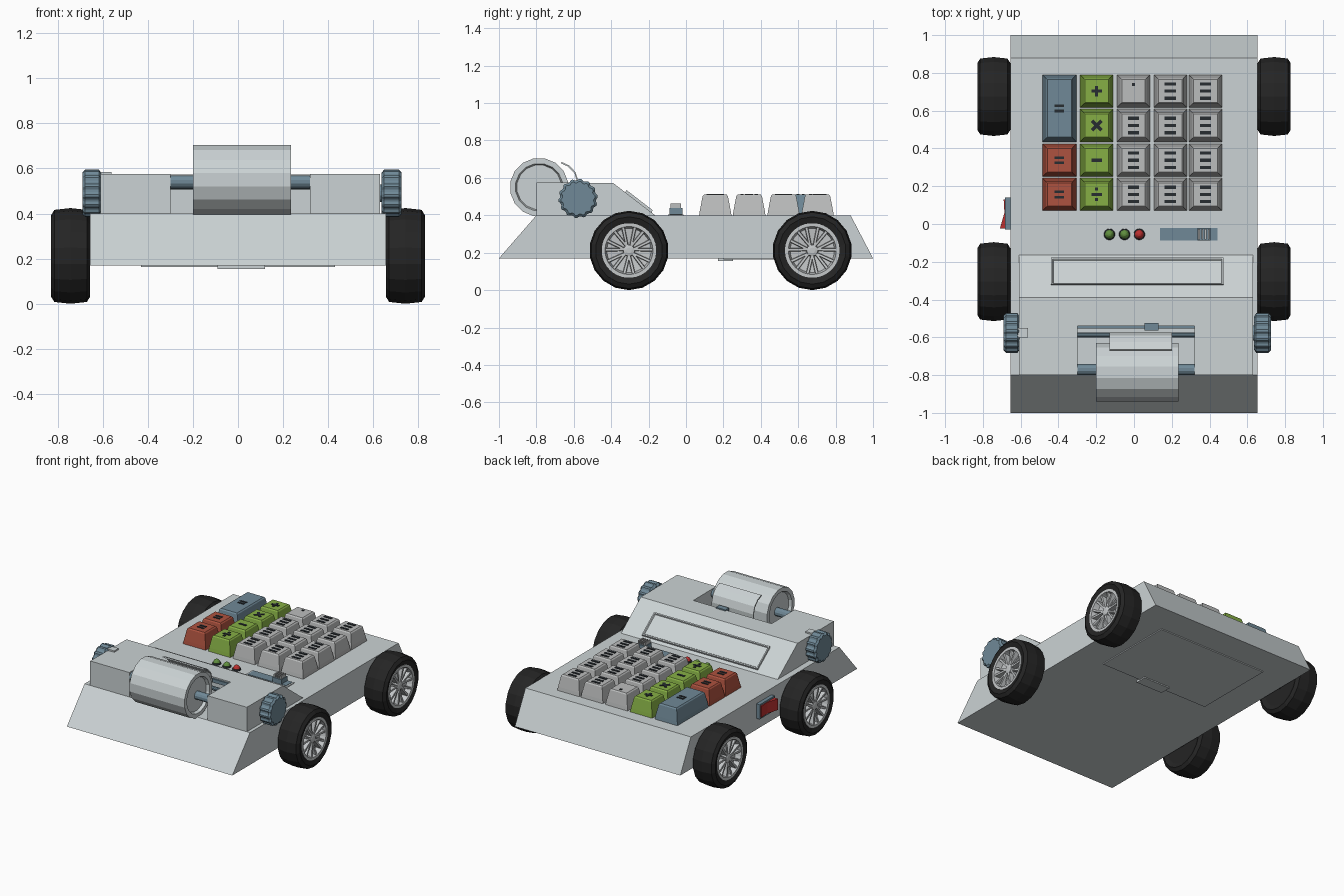
import bpy, bmesh, math
from mathutils import Matrix, Vector

if "Cube" in bpy.data.objects:
    bpy.data.objects.remove(bpy.data.objects["Cube"])


def material(name, r, g, b):
    m = bpy.data.materials.new(name)
    m.diffuse_color = (r, g, b, 1)
    m.use_nodes = True
    m.node_tree.nodes["Principled BSDF"].inputs["Base Color"].default_value = m.diffuse_color
    return m


SHELL = material("pale grey shell", 0.60, 0.65, 0.66)
KEY = material("key grey", 0.50, 0.51, 0.51)
SLATE = material("slate blue", 0.16, 0.25, 0.31)
GREEN = material("key green", 0.24, 0.43, 0.06)
RED = material("key red", 0.42, 0.085, 0.05)
BRIGHT = material("signal red", 0.50, 0.03, 0.03)
RUBBER = material("tyre black", 0.018, 0.018, 0.018)
RIM = material("rim silver", 0.55, 0.57, 0.58)
DARK = material("mark dark", 0.02, 0.025, 0.03)
LAMP = material("lamp green", 0.12, 0.28, 0.05)


def finish(name, bm, mat):
    bmesh.ops.remove_doubles(bm, verts=bm.verts, dist=1e-5)
    bmesh.ops.recalc_face_normals(bm, faces=bm.faces)
    me = bpy.data.meshes.new(name)
    bm.to_mesh(me)
    bm.free()
    me.materials.append(mat)
    ob = bpy.data.objects.new(name, me)
    bpy.context.collection.objects.link(ob)
    return ob


def add_loft(bm, rings, caps=True):
    """Skin a list of equally long point rings."""
    vs = [[bm.verts.new(p) for p in r] for r in rings]
    n = len(rings[0])
    for a, b in zip(vs, vs[1:]):
        for i in range(n):
            j = (i + 1) % n
            bm.faces.new((a[i], a[j], b[j], b[i]))
    if caps:
        bm.faces.new(vs[0])
        bm.faces.new(vs[-1])


def prism(name, profile, x0, x1, mat):
    """Side profile of (y, z) points, extruded along x."""
    bm = bmesh.new()
    add_loft(bm, [[(x, y, z) for y, z in profile] for x in (x0, x1)])
    return finish(name, bm, mat)


def box(name, x0, x1, y0, y1, z0, z1, mat):
    return prism(name, [(y0, z0), (y1, z0), (y1, z1), (y0, z1)], x0, x1, mat)


def turned(name, profile, y, z, mat, n=16, closed=False, teeth=0.0):
    """Profile of (x, radius) turned about an x axis at (y, z)."""
    bm = bmesh.new()
    if closed:
        profile = profile + profile[:1]
    rings = []
    for x, r in profile:
        ring = []
        for i in range(n):
            a = 2 * math.pi * (i + 0.5) / n
            q = r - teeth if i % 4 > 1 else r
            ring.append((x, y + q * math.cos(a), z + q * math.sin(a)))
        rings.append(ring)
    add_loft(bm, rings, not closed)
    return finish(name, bm, mat)


# Wedge-ended car body
prism("body", [(-1, 0.17), (1, 0.17), (0.88, 0.4), (-0.8, 0.4)], -0.655, 0.655, SHELL)
box("battery_cover", -0.43, 0.43, 0.2, 0.79, 0.163, 0.171, SHELL)
box("battery_cover_tab", -0.09, 0.12, 0.17, 0.25, 0.155, 0.171, SHELL)

# Printer housing with an open bay for the paper roll
housing = prism("printer_housing", [(-0.8, 0.4), (-0.165, 0.4), (-0.39, 0.573), (-0.8, 0.575)],
                -0.61, 0.63, SHELL)
cutter = box("bay_cutter", -0.3, 0.32, -0.95, -0.54, 0.35, 0.7, SHELL)
cutter.hide_render = True
cutter.hide_viewport = True
cut = housing.modifiers.new("bay", 'BOOLEAN')
cut.operation = 'DIFFERENCE'
cut.solver = 'EXACT'
cut.object = cutter
box("knob_bracket", -0.62, -0.56, -0.6, -0.55, 0.5, 0.584, SHELL)

# Display frame on the slope, with a shallow recess
display = prism("display", [(-0.325, 0.52), (-0.318, 0.535), (-0.178, 0.427), (-0.185, 0.412)],
                -0.44, 0.475, SHELL)
bm = bmesh.new()
bm.from_mesh(display.data)
up = Vector((0, 0.61, 0.79))
face = max(bm.faces, key=lambda f: f.normal.dot(up))
bmesh.ops.inset_region(bm, faces=[face], thickness=0.012, depth=0)
bmesh.ops.inset_region(bm, faces=[face], thickness=0.006, depth=-0.008)
bm.to_mesh(display.data)
bm.free()

# Paper roll, spindle, guide rods and torn paper end
turned("paper_roll", [(-0.18, 0), (-0.18, 0.12), (-0.2, 0.128), (-0.2, 0.157), (0.235, 0.157),
                      (0.235, 0.128), (0.215, 0.12), (0.215, 0)], -0.785, 0.55, SHELL, 16, True)
turned("roll_spindle", [(-0.3, 0.03), (0.32, 0.03)], -0.77, 0.54, SLATE, 12)
turned("feed_roller", [(-0.3, 0.014), (0.32, 0.014)], -0.587, 0.52, SLATE, 10)
box("tear_bar", -0.3, 0.32, -0.552, -0.538, 0.54, 0.565, SLATE)
box("print_head", 0.055, 0.13, -0.565, -0.525, 0.5, 0.582, SLATE)
path = [(-0.665, 0.685), (-0.625, 0.667), (-0.59, 0.63), (-0.575, 0.58), (-0.58, 0.5)]
prism("paper_strip", path + [(y - 0.006, z - 0.006) for y, z in reversed(path)],
      -0.13, 0.2, SHELL)

# Ridged side knobs
for side, x0, x1 in (("left", -0.605, -0.69), ("right", 0.635, 0.725)):
    d = math.copysign(0.012, x1)
    turned(side + "_knob", [(x0, 0.088), (x0 + d, 0.105), (x1 - d, 0.105), (x1, 0.092)],
           -0.577, 0.49, SLATE, 56, teeth=0.008)
    turned(side + "_knob_shaft", [(x0 - 2 * d, 0.04), (x0 + d, 0.04)], -0.577, 0.49, SLATE, 12)

# Wheels
for s, side in ((-1, "left"), (1, "right")):
    for y, end in ((-0.305, "front"), (0.675, "rear")):
        name, z, c = end + "_" + side, 0.212, 0.742

        def at(pts):
            return [(s * (c + x), r) for x, r in pts]

        turned(name + "_tyre", at([(-0.075, 0), (-0.075, 0.15), (-0.087, 0.18), (-0.072, 0.204),
                                   (0, 0.212), (0.072, 0.204), (0.087, 0.18), (0.075, 0.145),
                                   (0.02, 0.14), (0.02, 0)]), y, z, RUBBER, 18, True)
        turned(name + "_rim", at([(0.022, 0.142), (0.08, 0.146), (0.08, 0.128), (0.04, 0.118),
                                  (0.03, 0), (0.022, 0)]), y, z, RIM, 36, True)
        turned(name + "_hub", at([(0.028, 0.034), (0.066, 0.03), (0.07, 0.015)]), y, z, RIM, 14)
        turned(name + "_axle", at([(-0.2, 0.035), (-0.07, 0.035)]), y, z, RUBBER, 12)
        bm = bmesh.new()
        for k in range(14):  # seven forked pairs of spokes
            a = 2 * math.pi * (k // 2 + 0.25) / 7
            b = a + (0.2 if k % 2 else -0.2)
            rings = []
            for r, ang, w, x in ((0.022, a, 0.008, 0.064), (0.13, b, 0.01, 0.074)):
                cy, cz = y + r * math.cos(ang), z + r * math.sin(ang)
                ty, tz = -math.sin(ang) * w, math.cos(ang) * w
                rings.append([(s * (c + xx), cy + q * ty, cz + q * tz)
                              for xx, q in ((0.034, -1), (0.034, 1), (x, 0.7), (x, -0.7))])
            add_loft(bm, rings)
        finish(name + "_spokes", bm, RIM)

# Keypad: columns and rows of tapered keys with plain dark marks
cols = [(-0.485, -0.305), (-0.285, -0.11), (-0.09, 0.085), (0.105, 0.28), (0.29, 0.467)]
rows = [(0.07, 0.243), (0.25, 0.425), (0.435, 0.608), (0.617, 0.79)]
BAR = [(0, 0, 0.055, 0.016, 0)]
MARKS = {
    "plus": BAR + [(0, 0, 0.016, 0.055, 0)],
    "cross": [(0, 0, 0.07, 0.018, 45), (0, 0, 0.07, 0.018, -45)],
    "bar": BAR,
    "split": BAR + [(0, 0.028, 0.016, 0.016, 0), (0, -0.028, 0.016, 0.016, 0)],
    "double": [(0, 0.014, 0.05, 0.014, 0), (0, -0.014, 0.05, 0.014, 0)],
    "dot": [(0, 0.035, 0.016, 0.016, 0)],
    "triple": [(0, q, 0.06, 0.017, 0) for q in (-0.038, 0, 0.038)],
}


def key(name, xs, ys, mat, mark):
    (x0, x1), (y0, y1) = xs, ys
    bm = bmesh.new()
    add_loft(bm, [[(x0 + i, y0 + i, z), (x1 - i, y0 + i, z), (x1 - i, y1 - i, z), (x0 + i, y1 - i, z)]
                  for i, z in ((0, 0.399), (0.004, 0.425), (0.019, 0.503), (0.026, 0.511))])
    finish(name, bm, mat)
    bm = bmesh.new()
    for cx, cy, w, h, rot in MARKS[mark]:
        m = (Matrix.Translation(((x0 + x1) / 2 + cx, (y0 + y1) / 2 + cy, 0.5125))
             @ Matrix.Rotation(math.radians(rot), 4, 'Z') @ Matrix.Diagonal((w, h, 0.005, 1)))
        bmesh.ops.create_cube(bm, size=1, matrix=m)
    finish(name + "_mark", bm, DARK)


key("tall_key", cols[0], (rows[2][0], rows[3][1]), SLATE, "double")
for r in (0, 1):
    key(f"red_key_{r}", cols[0], rows[r], RED, "double")
for r, mark in enumerate(("split", "bar", "cross", "plus")):
    key(f"green_key_{r}", cols[1], rows[r], GREEN, mark)
for c in (2, 3, 4):
    for r in range(4):
        key(f"grey_key_{c}_{r}", cols[c], rows[r], KEY, "dot" if (c, r) == (2, 3) else "triple")

# Indicator lamps
for i, (x, mat) in enumerate(((-0.13, LAMP), (-0.05, LAMP), (0.028, BRIGHT))):
    for part, rad, h, m in (("lamp_collar", 0.03, 0.012, DARK), ("lamp", 0.025, 0.03, mat)):
        bm = bmesh.new()
        bmesh.ops.create_uvsphere(bm, u_segments=14, v_segments=8, radius=1,
                                  matrix=Matrix.Translation((x, -0.055, 0.403))
                                  @ Matrix.Diagonal((rad, rad, h, 1)))
        finish(f"{part}_{i}", bm, m)

# Slide switch: frame, track and ridged slider
box("slide_frame", 0.125, 0.455, -0.095, -0.013, 0.399, 0.405, SHELL)
box("slide_track", 0.137, 0.443, -0.088, -0.02, 0.4, 0.408, SLATE)
box("slider", 0.335, 0.405, -0.088, -0.02, 0.4, 0.44, SLATE)
for i in range(4):
    x = 0.34 + i * 0.017
    box(f"slider_ridge_{i}", x, x + 0.009, -0.082, -0.026, 0.438, 0.462, KEY)

# Rocker switch on the left flank
box("rocker_frame", -0.682, -0.65, -0.03, 0.14, 0.25, 0.355, SLATE)
bm = bmesh.new()
add_loft(bm, [[(-0.68, -0.025, z), (-0.71, -0.025, z), (-0.686, 0.06, z), (-0.69, 0.13, z), (-0.68, 0.13, z)]
              for z in (0.262, 0.343)])
finish("rocker", bm, BRIGHT)
